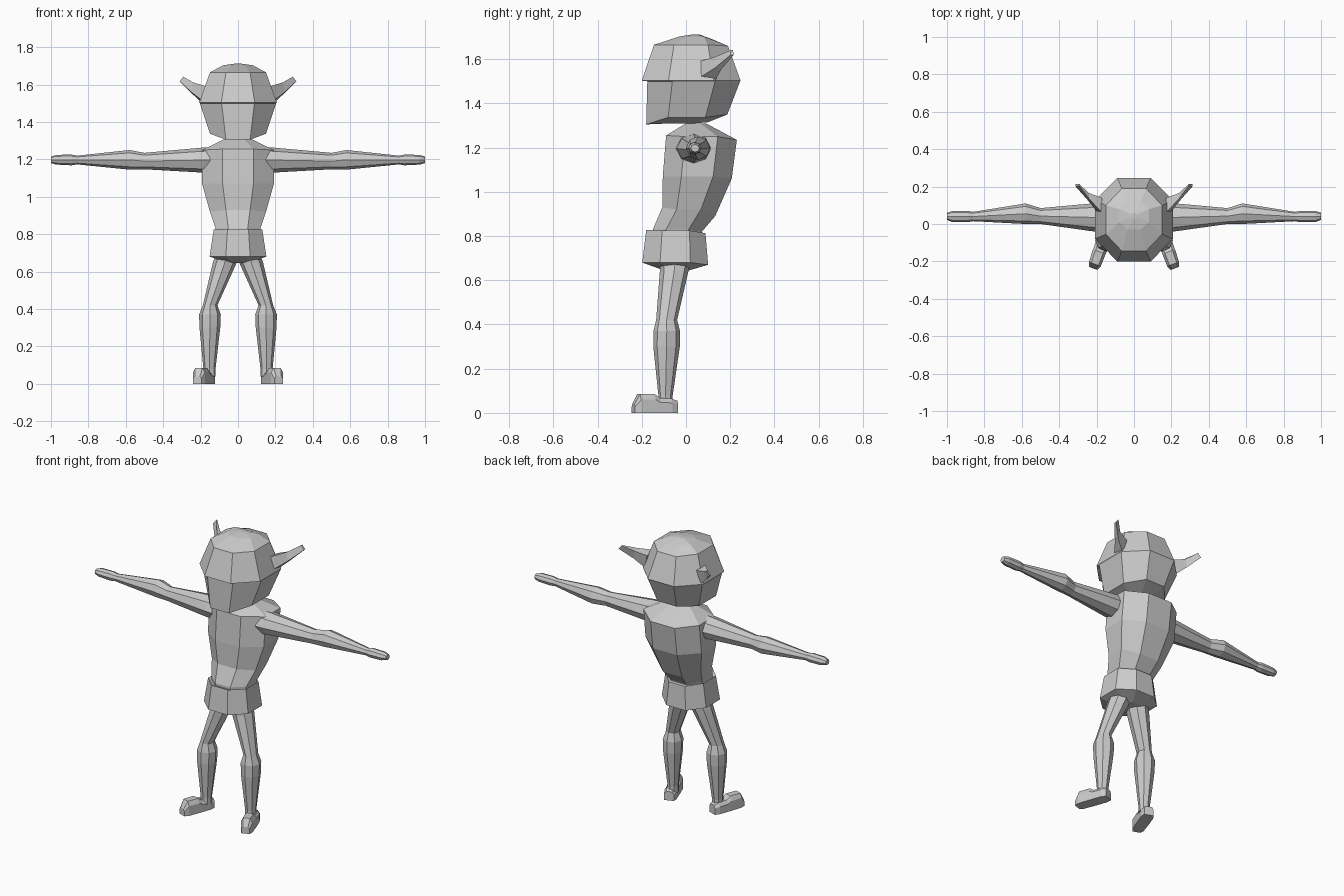
import bpy, bmesh, math
from mathutils import Vector

grey = bpy.data.materials.new("plain grey")
grey.diffuse_color = (0.6, 0.6, 0.6, 1)


def loft(name, rings, mirror=False):
    """Skin a list of closed cross-sections and cap both ends."""
    bm = bmesh.new()
    loops = [[bm.verts.new(p) for p in ring] for ring in rings]
    n = len(loops[0])
    for lo, hi in zip(loops, loops[1:]):
        for i in range(n):
            j = (i + 1) % n
            bm.faces.new((lo[i], lo[j], hi[j], hi[i]))
    bm.faces.new(loops[0][::-1])
    bm.faces.new(loops[-1])
    bmesh.ops.recalc_face_normals(bm, faces=bm.faces)
    mesh = bpy.data.meshes.new(name)
    bm.to_mesh(mesh)
    bm.free()
    mesh.materials.append(grey)
    obj = bpy.data.objects.new(name, mesh)
    bpy.context.collection.objects.link(obj)
    if mirror:
        obj.modifiers.new("other side", 'MIRROR')
    return obj


def body_ring(w, yf, yb, zf, zs=None, zb=None, flat=0.43):
    """Eight-sided section: half width, front and back y, heights at front, sides, back."""
    zs = zf if zs is None else zs
    zb = zf if zb is None else zb
    a, d = w * flat, yb - yf
    half = [(a, yf, zf), (w, yf + 0.27 * d, zs), (w, yf + 0.73 * d, zs), (a, yb, zb)]
    return half + [(-x, y, z) for x, y, z in reversed(half)]


def oval(x0, x1, y0, y1):
    """Eight points of an oval filling the given box, with a point at each extreme."""
    return [((x0 + x1) / 2 + (x1 - x0) / 2 * math.cos(k * math.pi / 4),
             (y0 + y1) / 2 + (y1 - y0) / 2 * math.sin(k * math.pi / 4)) for k in range(8)]


# Head: crown, hair rim overhanging the face, then jaw
loft("head", [
    body_ring(0.015, 0.03, 0.06, 1.712),
    body_ring(0.08, -0.03, 0.12, 1.703, 1.703, 1.69),
    body_ring(0.15, -0.145, 0.19, 1.665, 1.665, 1.66),
    body_ring(0.208, -0.20, 0.247, 1.503),
    body_ring(0.204, -0.175, 0.245, 1.50),
    body_ring(0.15, -0.18, 0.187, 1.305, 1.337, 1.35),
    body_ring(0.07, -0.12, 0.10, 1.308, 1.31, 1.315),
])

# Pointed ears sweeping out and back
loft("ear", [
    [(0.185, 0.05, 1.51), (0.17, 0.06, 1.59), (0.17, 0.14, 1.585), (0.19, 0.13, 1.50)],
    [(0.25, 0.13, 1.56), (0.24, 0.135, 1.612), (0.24, 0.165, 1.605), (0.25, 0.16, 1.555)],
    [(0.312, 0.20, 1.618), (0.293, 0.205, 1.642), (0.293, 0.213, 1.642), (0.312, 0.215, 1.618)],
], mirror=True)

# Torso from neck to waist, leaning forward
loft("torso", [
    body_ring(0.07, 0.0, 0.09, 1.31),
    body_ring(0.192, -0.09, 0.23, 1.255, 1.25, 1.235),
    body_ring(0.192, -0.105, 0.207, 1.07, 1.07, 1.06),
    body_ring(0.15, -0.107, 0.132, 0.93, 0.92, 0.89),
    body_ring(0.12, -0.15, 0.072, 0.83, 0.83, 0.82),
    body_ring(0.11, -0.15, 0.06, 0.76),
])

# Shorts with a thin waist lip and a tapered underside
loft("shorts", [
    body_ring(0.118, -0.155, 0.07, 0.815),
    body_ring(0.13, -0.18, 0.088, 0.827, 0.825, 0.813),
    body_ring(0.152, -0.198, 0.10, 0.68, 0.68, 0.67),
    body_ring(0.05, -0.10, 0.015, 0.645),
])

# Arms held straight out, ending in rounded hands
arm_rings = [  # x, y range, z range
    (0.15, -0.045, 0.115, 1.128, 1.265),
    (0.20, -0.042, 0.112, 1.13, 1.262),
    (0.50, 0.0, 0.085, 1.147, 1.235),
    (0.58, 0.0, 0.11, 1.145, 1.25),
    (0.86, 0.015, 0.065, 1.173, 1.22),
    (0.89, 0.01, 0.07, 1.168, 1.226),
    (0.97, 0.01, 0.07, 1.172, 1.224),
    (1.00, 0.022, 0.06, 1.18, 1.215),
]
loft("arm", [[(x, y, z) for y, z in oval(y0, y1, z0, z1)]
             for x, y0, y1, z0, z1 in arm_rings], mirror=True)

# Legs: thigh, knee, calf, ankle
leg_rings = [  # z, x range, y range
    (0.69, 0.0, 0.12, -0.12, 0.02),
    (0.645, 0.008, 0.135, -0.118, 0.012),
    (0.42, 0.11, 0.188, -0.135, -0.04),
    (0.37, 0.092, 0.208, -0.147, -0.027),
    (0.30, 0.095, 0.206, -0.148, -0.028),
    (0.08, 0.12, 0.185, -0.125, -0.06),
    (0.04, 0.12, 0.185, -0.125, -0.06),
]
loft("leg", [[(x, y, z) for x, y in oval(x0, x1, y0, y1)]
             for z, x0, x1, y0, y1 in leg_rings], mirror=True)

# Feet turned outward, raised at the toes
heel = Vector((0.148, -0.045, 0))
forward = Vector((0.34, -0.94, 0)).normalized()
side = Vector((forward.y, -forward.x, 0))
foot_rings = [  # distance from heel, half width, top height
    (0.0, 0.028, 0.055),
    (0.03, 0.036, 0.065),
    (0.085, 0.036, 0.067),
    (0.11, 0.036, 0.085),
    (0.18, 0.034, 0.085),
    (0.205, 0.024, 0.04),
]
up = Vector((0, 0, 1))
loft("foot", [[heel + forward * d + side * (w * u) + up * (h * v)
               for u, v in ((-1, 0), (1, 0), (1, 0.7), (0.6, 1), (-0.6, 1), (-1, 0.7))]
              for d, w, h in foot_rings], mirror=True)
